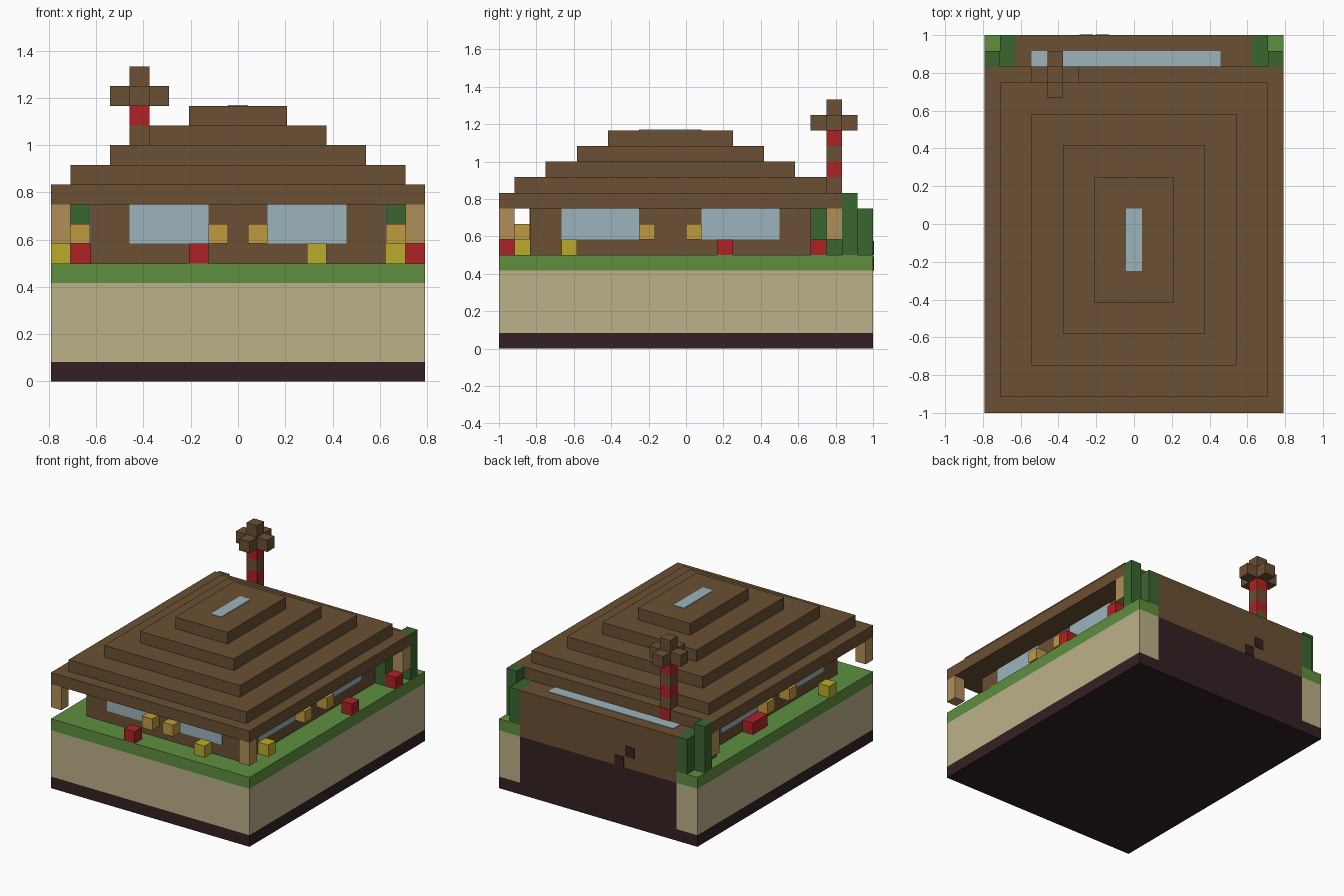
import bpy, bmesh

if "Cube" in bpy.data.objects:
    bpy.data.objects.remove(bpy.data.objects["Cube"], do_unlink=True)

U = 1 / 12            # size of one block
NX, NY = 19, 24       # footprint in blocks
T = 0.004             # thickness of painted plates


def material(name, r, g, b):
    m = bpy.data.materials.new(name)
    m.use_nodes = True
    m.diffuse_color = (r, g, b, 1)
    m.node_tree.nodes["Principled BSDF"].inputs["Base Color"].default_value = (r, g, b, 1)
    return m


BROWN = material("brown wood", .145, .08, .033)
SAND = material("pale sand", .497, .44, .25)
GRASS = material("grass green", .115, .275, .051)
SOIL = material("dark soil", .034, .0144, .0168)
HEDGE = material("hedge green", .042, .133, .028)
GLASS = material("pale blue glass", .333, .456, .503)
RED = material("red", .418, .016, .018)
GOLD = material("gold", .521, .323, .051)
YELLOW = material("yellow", .503, .407, .025)
TAN = material("tan wood", .434, .275, .098)


def prism(name, outline, z0, z1, mat):
    """Extrude a counter-clockwise outline, given in blocks, from z0 to z1."""
    bm = bmesh.new()
    verts = [bm.verts.new(((x - NX / 2) * U, (y - NY / 2) * U, z0 * U)) for x, y in outline]
    base = bm.faces.new(verts)
    top = bmesh.ops.extrude_face_region(bm, geom=[base])["geom"]
    bmesh.ops.translate(bm, vec=(0, 0, (z1 - z0) * U),
                        verts=[v for v in top if isinstance(v, bmesh.types.BMVert)])
    bmesh.ops.recalc_face_normals(bm, faces=bm.faces)
    me = bpy.data.meshes.new(name)
    bm.to_mesh(me)
    bm.free()
    me.materials.append(mat)
    ob = bpy.data.objects.new(name, me)
    bpy.context.collection.objects.link(ob)
    return ob


def box(name, x0, x1, y0, y1, z0, z1, mat):
    return prism(name, [(x0, y0), (x1, y0), (x1, y1), (x0, y1)], z0, z1, mat)


def cube(name, x, y, z, mat):
    return box(name, x, x + 1, y, y + 1, z, z + 1, mat)


def pair(name, x0, x1, y0, y1, z0, z1, mat):
    """A box and its mirror image across the centre plane."""
    box("left_" + name, x0, x1, y0, y1, z0, z1, mat)
    box("right_" + name, NX - x1, NX - x0, y0, y1, z0, z1, mat)


def notched(depth):
    """Ground outline with a notch in the back for the house foundation."""
    return [(0, 0), (NX, 0), (NX, NY), (17, NY), (17, NY - depth),
            (2, NY - depth), (2, NY), (0, NY)]


# Ground layers
box("soil_base", 0, NX, 0, NY, 0, 1, SOIL)
prism("sand_layer", notched(1), 1, 5, SAND)
box("back_foundation", 2, 17, 23, 24, 1, 5, SOIL)
prism("lawn", notched(2), 5, 6, GRASS)

# House and its raised back wall
box("house_walls", 2, 17, 2, 22, 6, 9, BROWN)
box("back_wall", 2, 17, 22, 24, 5, 9, BROWN)
for x, z in ((7, 5), (6, 6)):
    box("back_wall_patch", x + .05, x + .9, 24 - T, 24 + T / U, z, z + .9, SOIL)

# Stepped roof
box("eaves", 0, NX, 0, 22, 9, 10, BROWN)
for step in range(4):
    n = 1 + 2 * step
    box("roof_step", n, NX - n, n, 22 - n, 10 + step, 11 + step, BROWN)

# Windows and skylights
P = T / U
pair("front_window", 11, 15, 2 - P, 2, 7, 9, GLASS)
for y in (4, 13):
    pair("side_window", 17, 17 + P, y, y + 5, 7, 9, GLASS)
box("roof_skylight", 9, 10, 9, 13, 14, 14 + P, GLASS)
box("back_skylight", 3, 15, 22, 23, 9, 9 + P, GLASS)

# Hanging corner posts
for y in (0, 21):
    pair("hanging_post", 18, 19, y, y + 1, 7, 9, TAN)

# Hedges at the back corners
pair("hedge", 17, 18, 20, 24, 6, 9, HEDGE)
pair("tall_hedge", 18, 19, 22, 23, 6, 10, HEDGE)

# Lanterns beside the windows
pair("front_lantern", 10, 11, 1, 2, 7, 8, GOLD)
for y in (9, 12):
    pair("side_lantern", 17, 18, y, y + 1, 7, 8, GOLD)

# Flowers on the lawn
for x, y in ((7, 0), (18, 14), (18, 20), (1, 13), (1, 14)):
    cube("red_flower", x, y, 6, RED)
for x, y in ((13, 1), (17, 4), (0, 5)):
    cube("yellow_flower", x, y, 6, YELLOW)

# Striped chimney with a cross-shaped smoke cap
box("chimney_foot_stripe", 4, 5, 22, 22 + P, 9, 10, RED)
for z in range(10, 14):
    cube("chimney_band", 4, 21, z, RED if z % 2 else BROWN)
for x, y, z in ((4, 21, 14), (3, 21, 14), (5, 21, 14), (4, 20, 14), (4, 22, 14), (4, 21, 15)):
    cube("chimney_cap", x, y, z, BROWN)
